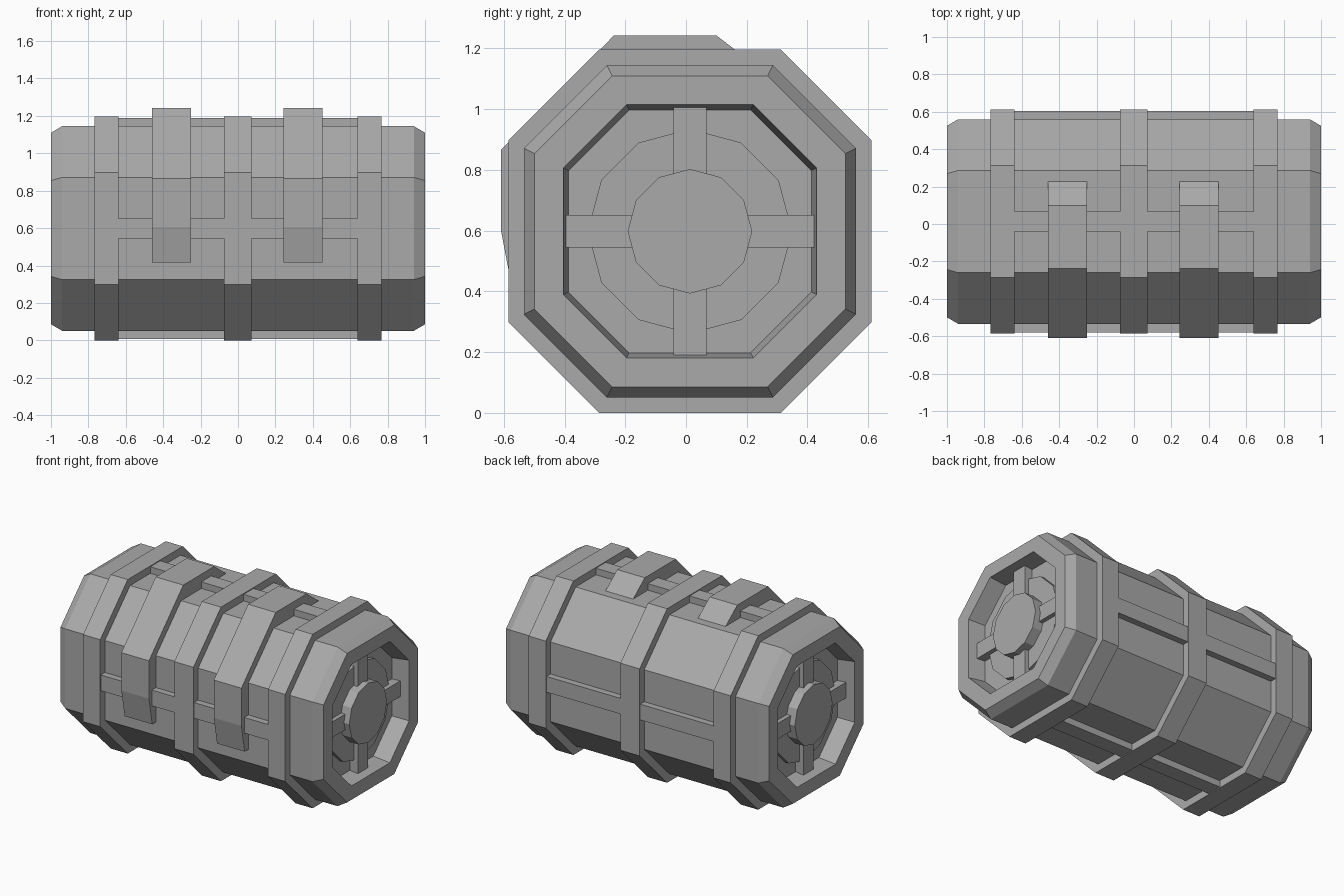
import bpy, bmesh
from math import pi
from mathutils import Matrix

cube = bpy.data.objects.get("Cube")
if cube:
    bpy.data.objects.remove(cube, do_unlink=True)

CY, CZ = 0.013, 0.598   # barrel axis

grey = bpy.data.materials.new("grey")
grey.use_nodes = True
grey.diffuse_color = (0.4, 0.4, 0.4, 1)
bsdf = grey.node_tree.nodes["Principled BSDF"]
bsdf.inputs["Base Color"].default_value = grey.diffuse_color
bsdf.inputs["Roughness"].default_value = 0.8


def finish(name, bm):
    bmesh.ops.recalc_face_normals(bm, faces=bm.faces)
    mesh = bpy.data.meshes.new(name)
    bm.to_mesh(mesh)
    bm.free()
    mesh.materials.append(grey)
    obj = bpy.data.objects.new(name, mesh)
    bpy.context.collection.objects.link(obj)
    return obj


def octagon(bm, x, a):
    """Loop of an octagon whose flats lie at distance a from the axis."""
    h = a * 0.5
    pts = [(a, -h), (a, h), (h, a), (-h, a), (-a, h), (-a, -h), (-h, -a), (h, -a)]
    return [bm.verts.new((x, CY + y, CZ + z)) for y, z in pts]


def octagonal(name, profile, closed):
    """Skin octagons along x; closed makes a tube, otherwise the ends are capped."""
    bm = bmesh.new()
    loops = [octagon(bm, x, a) for x, a in profile]
    pairs = list(zip(loops, loops[1:]))
    if closed:
        pairs.append((loops[-1], loops[0]))
    else:
        bm.faces.new(loops[0])
        bm.faces.new(loops[-1])
    for p, q in pairs:
        for i in range(8):
            j = (i + 1) % 8
            bm.faces.new((p[i], p[j], q[j], q[i]))
    return finish(name, bm)


def box(name, x, y, z):
    bm = bmesh.new()
    size = [r[1] - r[0] for r in (x, y, z)]
    mid = [(r[0] + r[1]) / 2 for r in (x, y, z)]
    bmesh.ops.create_cube(bm, size=1, matrix=Matrix.Translation(mid) @ Matrix.Diagonal((*size, 1)))
    return finish(name, bm)


def disc(name, x0, x1, radius):
    bm = bmesh.new()
    place = Matrix.Translation(((x0 + x1) / 2, CY, CZ)) @ Matrix.Rotation(pi / 2, 4, 'Y')
    bmesh.ops.create_cone(bm, cap_ends=True, segments=12, radius1=radius, radius2=radius,
                          depth=abs(x1 - x0), matrix=place)
    return finish(name, bm)


# Barrel with chamfered rims and recessed ends
half = [(0.88, 0.4), (1.0, 0.417), (1.0, 0.512), (0.94, 0.547)]
octagonal("barrel", [(-x, a) for x, a in half] + half[::-1], False)

# Raised bands around the barrel
for name, x, w in (("right_band", -0.703, 0.065), ("middle_band", -0.002, 0.073),
                   ("left_band", 0.703, 0.065)):
    octagonal(name, [(x - w, 0.53), (x - w, 0.598), (x + w, 0.598), (x + w, 0.53)], True)

# Lengthwise ribs on the four main sides
span, w, lo, hi = (-0.65, 0.65), 0.054, 0.53, 0.592
across_y, across_z = (CY - w, CY + w), (CZ - w, CZ + w)
box("top_rib", span, across_y, (CZ + lo, CZ + hi))
box("bottom_rib", span, across_y, (CZ - hi, CZ - lo))
box("back_rib", span, (CY + lo, CY + hi), across_z)
box("front_rib", span, (CY - hi, CY - lo), across_z)

# Hub, disc and crossed bars in each end
for side, s in (("left", 1), ("right", -1)):
    disc(side + "_end_disc", s * 0.87, s * 0.91, 0.337)
    disc(side + "_hub", s * 0.87, s * 0.98, 0.205)
    depth = sorted((s * 0.87, s * 0.94))
    box(side + "_upright_bar", depth, across_y, (CZ - 0.408, CZ + 0.408))
    box(side + "_cross_bar", depth, (CY - 0.41, CY + 0.41), across_z)

# Clasp straps over the top and down the front
strap = [(0.23, 1.143), (0.1, 1.243), (-0.237, 1.243), (-0.61, 0.865), (-0.61, 0.605),
         (-0.574, 0.415), (-0.52, 0.415), (-0.52, 0.86), (-0.25, 1.13)]
for name, x0, x1 in (("right_strap", -0.46, -0.25), ("left_strap", 0.243, 0.453)):
    bm = bmesh.new()
    side = bm.faces.new([bm.verts.new((x0, y, z)) for y, z in strap])
    out = bmesh.ops.extrude_face_region(bm, geom=[side], use_keep_orig=True)
    moved = [v for v in out["geom"] if isinstance(v, bmesh.types.BMVert)]
    bmesh.ops.translate(bm, verts=moved, vec=(x1 - x0, 0, 0))
    finish(name, bm)
